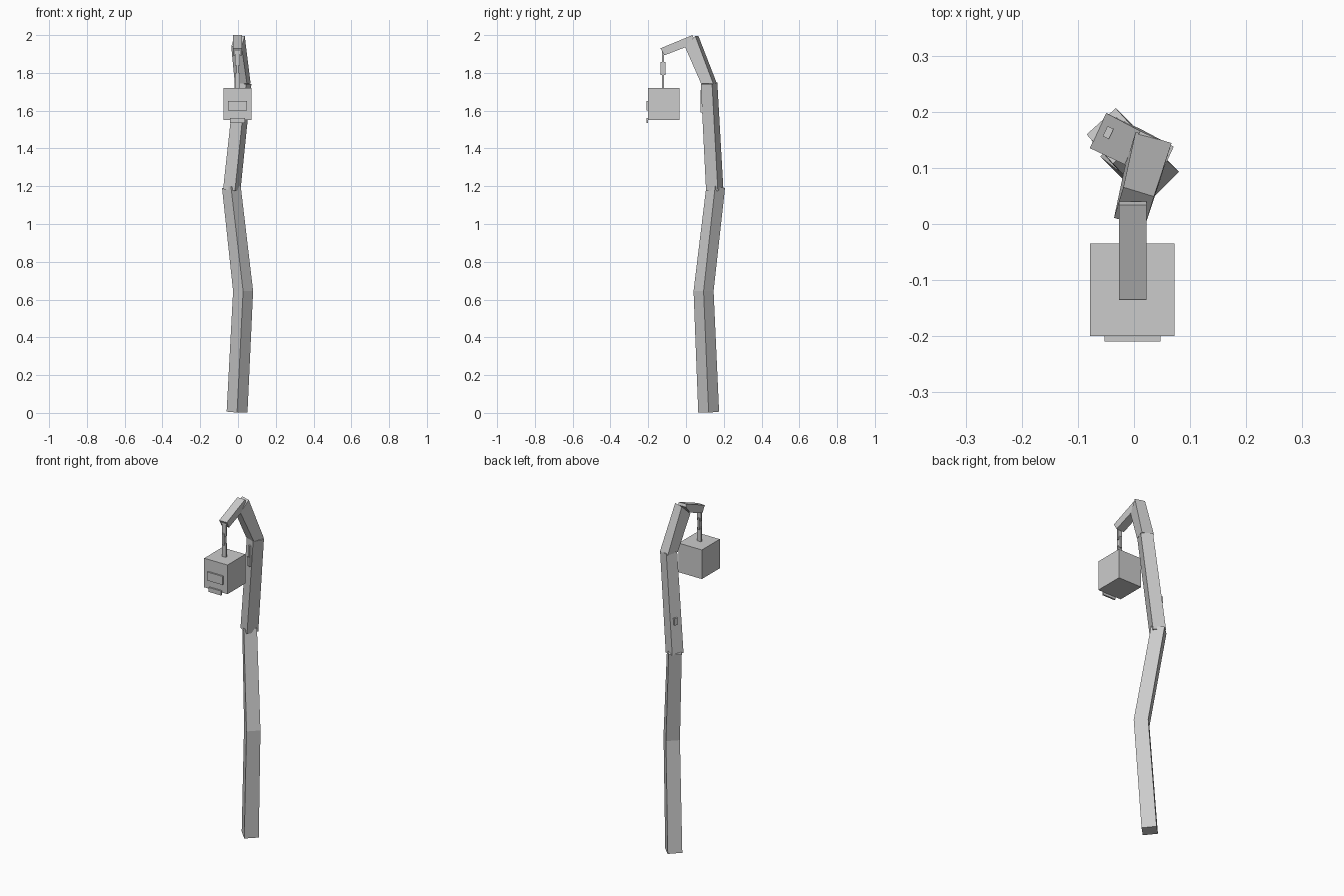
import bpy, bmesh, math
from mathutils import Matrix, Vector

if "Cube" in bpy.data.objects:
    bpy.data.objects.remove(bpy.data.objects["Cube"])

grey = bpy.data.materials.new("weathered_grey")
grey.diffuse_color = (0.6, 0.6, 0.6, 1)
grey.use_nodes = True
grey.node_tree.nodes["Principled BSDF"].inputs["Base Color"].default_value = grey.diffuse_color


def finish(name, bm):
    bmesh.ops.recalc_face_normals(bm, faces=bm.faces)
    me = bpy.data.meshes.new(name)
    bm.to_mesh(me)
    bm.free()
    me.materials.append(grey)
    ob = bpy.data.objects.new(name, me)
    bpy.context.collection.objects.link(ob)
    return ob


def ring(c, side, rot, sx=0.0, sy=0.0):
    """Square section turned about z, its plane sloping by sx, sy."""
    r = side / math.sqrt(2)
    pts = []
    for i in range(4):
        a = math.radians(rot + 45 + 90 * i)
        dx, dy = r * math.cos(a), r * math.sin(a)
        pts.append((c[0] + dx, c[1] + dy, c[2] + sx * dx + sy * dy))
    return pts


def loft(name, rings):
    bm = bmesh.new()
    vs = [[bm.verts.new(p) for p in r] for r in rings]
    for a, b in zip(vs, vs[1:]):
        n = len(a)
        for i in range(n):
            bm.faces.new((a[i], a[(i + 1) % n], b[(i + 1) % n], b[i]))
    bm.faces.new(vs[0])
    bm.faces.new(vs[-1])
    return finish(name, bm)


def box(name, lo, hi, rot=0):
    lo, hi = Vector(lo), Vector(hi)
    m = (Matrix.Translation((lo + hi) / 2) @ Matrix.Rotation(math.radians(rot), 4, 'Z')
         @ Matrix.Diagonal((*(hi - lo), 1)))
    bm = bmesh.new()
    bmesh.ops.create_cube(bm, size=1, matrix=m)
    return finish(name, bm)


def block(name, c, size, rot=0):
    c, h = Vector(c), Vector(size) / 2
    return box(name, c - h, c + h, rot)


# crooked post: lower two bends, then the twisted upper length
loft("lower_post", [ring((-0.005, 0.12, 0.004), 0.078, 45, -0.05, 0.04),
                    ring((0.027, 0.093, 0.645), 0.075, 45),
                    ring((-0.035, 0.157, 1.195), 0.07, 42, 0.1, -0.1)])
loft("upper_post", [ring((-0.033, 0.152, 1.18), 0.069, -25, -0.116, 0.05),
                    ring((0.027, 0.122, 1.745), 0.066, -25, -0.1, 0.05)])
loft("post_neck", [ring((0.025, 0.122, 1.743), 0.067, -17),
                   ring((0.0, 0.03, 1.967), 0.057, -17, 0.29, 0.956)])

# tapered arm reaching forward
profile = [(-0.135, 1.93), (-0.114, 1.893), (0.0, 1.937), (0.04, 1.985), (0.034, 2.0)]
loft("arm", [[(x, y, z) for y, z in profile] for x in (-0.027, 0.022)])

# hanging chain of alternating links
for i, (z0, z1, w, d) in enumerate([(1.84, 1.92, 0.025, 0.011),
                                    (1.79, 1.857, 0.011, 0.026),
                                    (1.715, 1.80, 0.025, 0.011)]):
    block(f"chain_link_{i + 1}", (-0.003, -0.121, (z0 + z1) / 2), (w, d, z1 - z0))

# lantern with front plates
box("lantern", (-0.078, -0.2, 1.55), (0.072, -0.035, 1.72))
box("lantern_upper_plate", (-0.053, -0.209, 1.60), (0.047, -0.2, 1.65))
box("lantern_lower_plate", (-0.043, -0.209, 1.536), (0.037, -0.2, 1.562))

# small splinters on the upper post
block("front_splinter_lower", (0.012, 0.088, 1.615), (0.022, 0.016, 0.05), -25)
block("front_splinter_upper", (0.016, 0.086, 1.675), (0.012, 0.012, 0.07), -25)
block("side_splinter", (-0.046, 0.163, 1.37), (0.012, 0.02, 0.04), -25)
